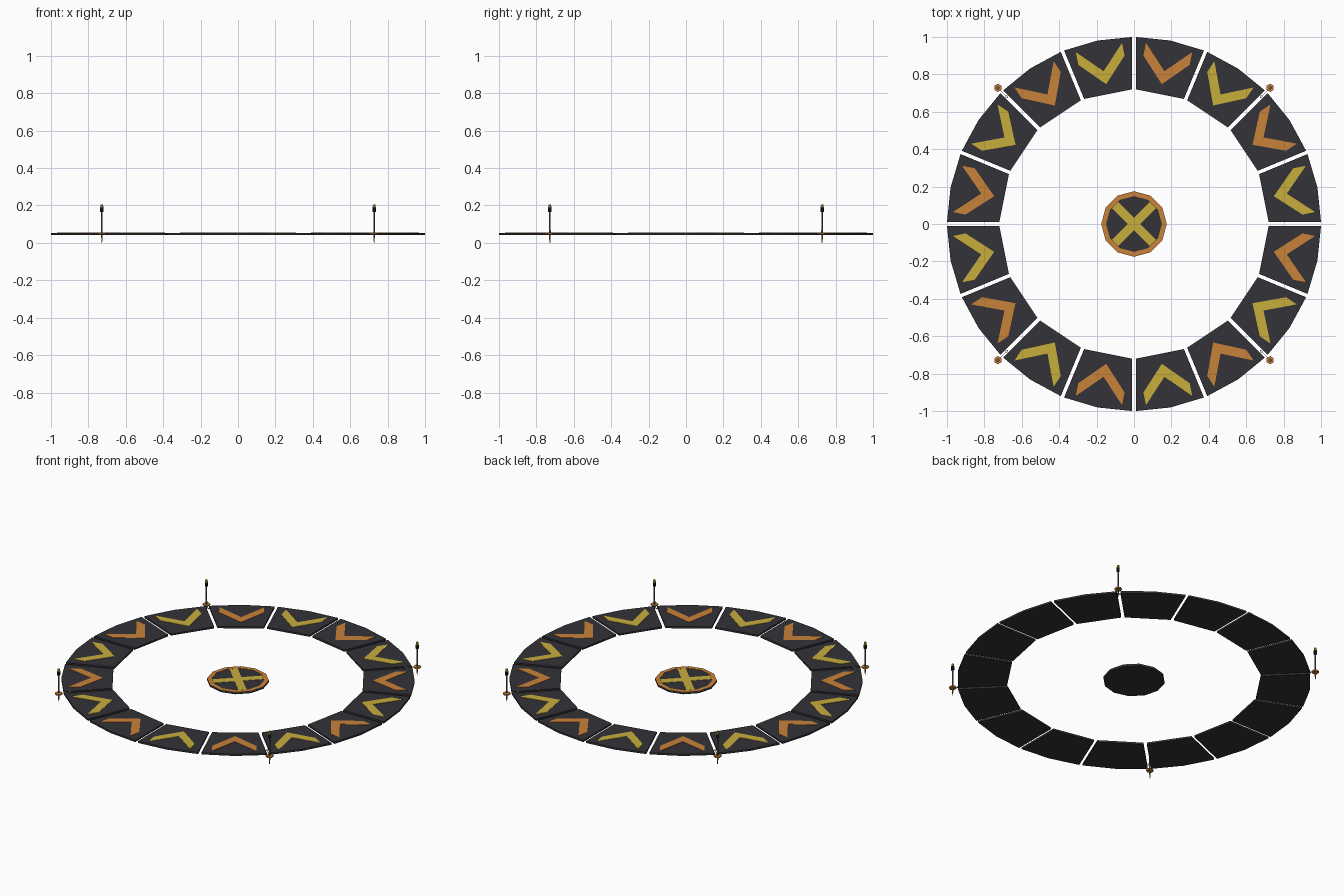
import bpy, bmesh, math
from mathutils import Matrix, Vector

if "Cube" in bpy.data.objects:
    bpy.data.objects.remove(bpy.data.objects["Cube"])


def material(name, rgb):
    m = bpy.data.materials.new(name)
    m.diffuse_color = (*rgb, 1)
    m.use_nodes = True
    m.node_tree.nodes["Principled BSDF"].inputs["Base Color"].default_value = m.diffuse_color
    return m


DARK = material("charcoal", (0.033, 0.032, 0.039))
YELLOW = material("yellow", (0.578, 0.423, 0.045))
ORANGE = material("orange", (0.584, 0.223, 0.042))
STEEL = material("steel grey", (0.11, 0.11, 0.12))
BLACK = material("black", (0.012, 0.012, 0.013))
PALE = material("pale metal", (0.5, 0.48, 0.44))
BROWN = material("brown", (0.25, 0.13, 0.05))


def finish(bm, name, mat):
    bmesh.ops.recalc_face_normals(bm, faces=bm.faces)
    me = bpy.data.meshes.new(name)
    bm.to_mesh(me)
    bm.free()
    me.materials.append(mat)
    ob = bpy.data.objects.new(name, me)
    bpy.context.collection.objects.link(ob)
    return ob


def slab(name, outlines, z0, z1, mat, angle=0):
    """Extrude flat outlines from z0 to z1, turned about the centre."""
    bm = bmesh.new()
    for pts in outlines:
        face = bm.faces.new([bm.verts.new((x, y, z0)) for x, y in pts])
        ext = bmesh.ops.extrude_face_region(bm, geom=[face])
        top = [v for v in ext["geom"] if isinstance(v, bmesh.types.BMVert)]
        bmesh.ops.translate(bm, verts=top, vec=(0, 0, z1 - z0))
    bm.transform(Matrix.Rotation(angle, 4, 'Z'))
    return finish(bm, name, mat)


def cone(name, x, y, z0, z1, r0, r1, mat, sides=6):
    bm = bmesh.new()
    bmesh.ops.create_cone(bm, cap_ends=True, segments=sides, radius1=r0, radius2=r1,
                          depth=z1 - z0, matrix=Matrix.Translation((x, y, (z0 + z1) / 2)))
    return finish(bm, name, mat)


def circle(r, n, start=0):
    return [(r * math.cos(start + math.tau * i / n), r * math.sin(start + math.tau * i / n))
            for i in range(n)]


LOW, TOP = 0.043, 0.054
STEP = math.tau / 16
GAP = 0.0095
half = STEP / 2


def tile_corner(r, side):
    """Corner on the tile boundary, moved inward to leave a parallel gap."""
    x = r * math.cos(half) + GAP * math.sin(half)
    return x, side * (r * math.sin(half) - GAP * math.cos(half))


tile = [tile_corner(0.72, -1), tile_corner(1.0, -1), (1.0, 0),
        tile_corner(1.0, 1), tile_corner(0.72, 1)]
# each arm of the arrow is one quad
arms = [[(0.762, 0), (0.833, 0), (0.962, s * 0.126), (0.893, s * 0.126)] for s in (-1, 1)]

# Ring of tiles with inward arrows in alternating colours
for i in range(16):
    a = (i + 0.5) * STEP
    slab(f"ring_tile_{i}", [tile], LOW, TOP, DARK, a)
    slab(f"arrow_{i}", arms, TOP, TOP + 0.002, ORANGE if i % 2 else YELLOW, a)

# Centre pad with orange rim and yellow cross
slab("centre_pad", [circle(0.175, 12)], LOW, TOP, DARK)
rim_out, rim_in = circle(0.175, 12), circle(0.149, 12)
slab("pad_rim", [[rim_out[i], rim_out[(i + 1) % 12], rim_in[(i + 1) % 12], rim_in[i]]
                 for i in range(12)], TOP, TOP + 0.002, ORANGE)
w, e = 0.024, 0.143
slab("pad_cross", [[(-e, -w), (e, -w), (e, w), (-e, w)],
                   [(-w, w), (w, w), (w, e), (-w, e)],
                   [(-w, -e), (w, -e), (w, -w), (-w, -w)]],
     TOP, TOP + 0.002, YELLOW, math.pi / 4)

# Corner marker posts with ground spike, flange, lamp and tether
for sx in (-1, 1):
    for sy in (-1, 1):
        x, y = sx * 0.728, sy * 0.728
        cone("ground_spike", x, y, 0, 0.046, 0.002, 0.005, BROWN)
        cone("post_flange", x, y, 0.046, 0.054, 0.022, 0.022, ORANGE)
        cone("post", x, y, 0.054, 0.168, 0.005, 0.004, STEEL)
        cone("lamp_housing", x, y, 0.165, 0.188, 0.009, 0.009, BLACK, 8)
        cone("lamp", x, y, 0.188, 0.205, 0.009, 0.006, YELLOW, 8)
        a = math.atan2(sy, sx)
        slab("tether", [[(0.968, -0.0015), (1.028, -0.0015), (1.028, 0.0015), (0.968, 0.0015)]],
             0.049, 0.052, PALE, a)
        bpy.ops.mesh.primitive_torus_add(major_segments=10, minor_segments=5,
                                         major_radius=0.006, minor_radius=0.0015,
                                         location=(sx * 0.681, sy * 0.681, 0.055))
        eye = bpy.context.object
        eye.name = "tether_eyelet"
        eye.data.materials.append(PALE)
